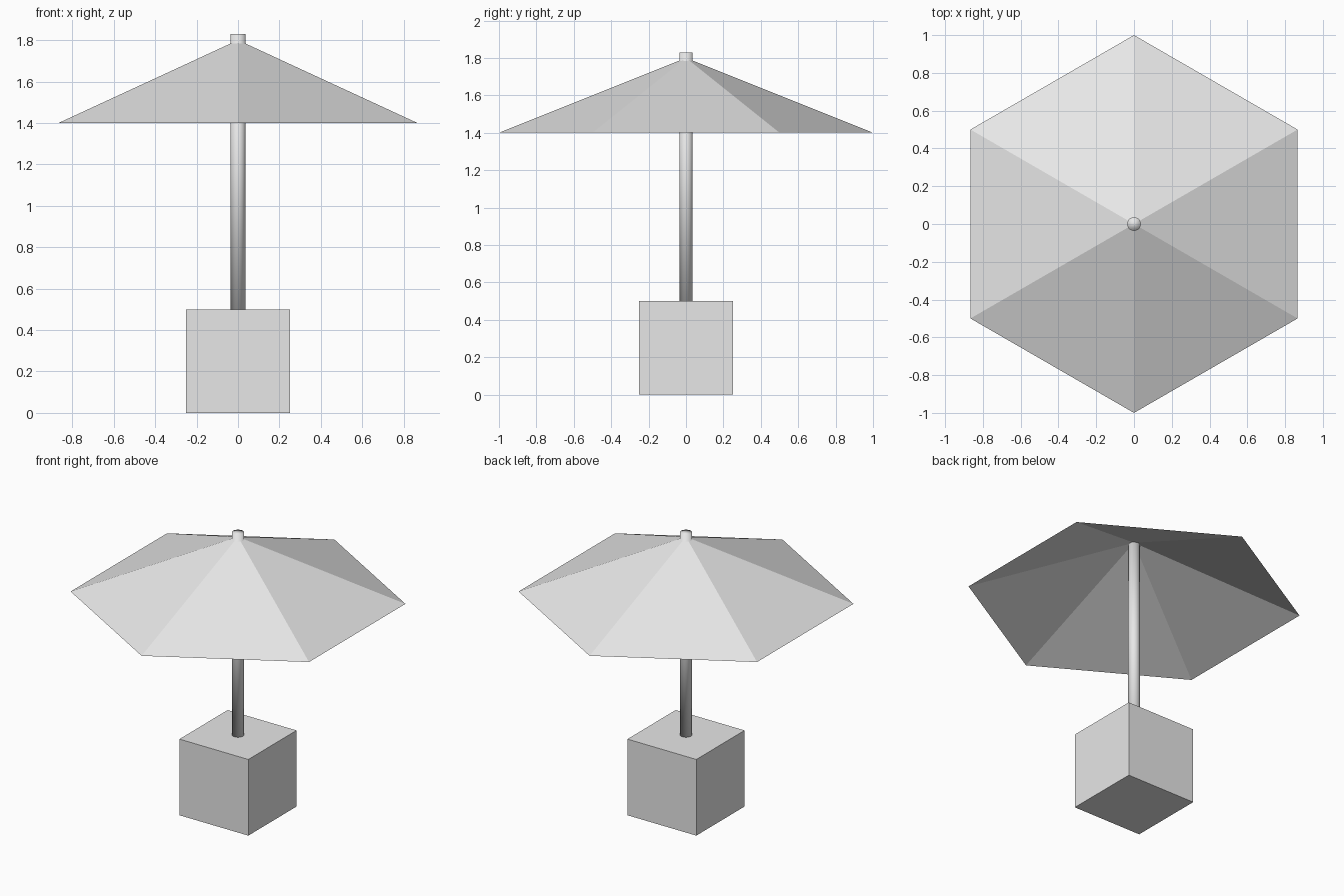
import bpy
import bmesh
from math import radians
from mathutils import Matrix

default = bpy.data.objects.get("Cube")
if default:
    bpy.data.objects.remove(default, do_unlink=True)

grey = bpy.data.materials.new("light_grey")
grey.use_nodes = True
grey.diffuse_color = (0.8, 0.8, 0.8, 1)
grey.node_tree.nodes["Principled BSDF"].inputs["Base Color"].default_value = grey.diffuse_color


def add_part(name, bm, smooth=False):
    """Turn a bmesh into a named object in the scene."""
    for face in bm.faces:
        face.smooth = smooth
    mesh = bpy.data.meshes.new(name)
    bm.to_mesh(mesh)
    bm.free()
    mesh.materials.append(grey)
    obj = bpy.data.objects.new(name, mesh)
    bpy.context.collection.objects.link(obj)
    return obj


# Square base block
bm = bmesh.new()
bmesh.ops.create_cube(bm, size=0.5, matrix=Matrix.Translation((0, 0, 0.25)))
add_part("base", bm)

# Round pole from the block up through the canopy, smooth over its caps
bottom, top = 0.45, 1.83
bm = bmesh.new()
bmesh.ops.create_cone(bm, cap_ends=True, segments=32, radius1=0.036, radius2=0.036,
                      depth=top - bottom,
                      matrix=Matrix.Translation((0, 0, (bottom + top) / 2)))
add_part("pole", bm, smooth=True)

# Six-sided canopy, open underneath, with corners at front and back
bm = bmesh.new()
bmesh.ops.create_cone(bm, cap_ends=False, segments=6, radius1=1, radius2=0, depth=0.4,
                      matrix=Matrix.Translation((0, 0, 1.6)) @ Matrix.Rotation(radians(60), 4, "Z"))
bmesh.ops.remove_doubles(bm, verts=bm.verts, dist=0.001)
add_part("canopy", bm)
